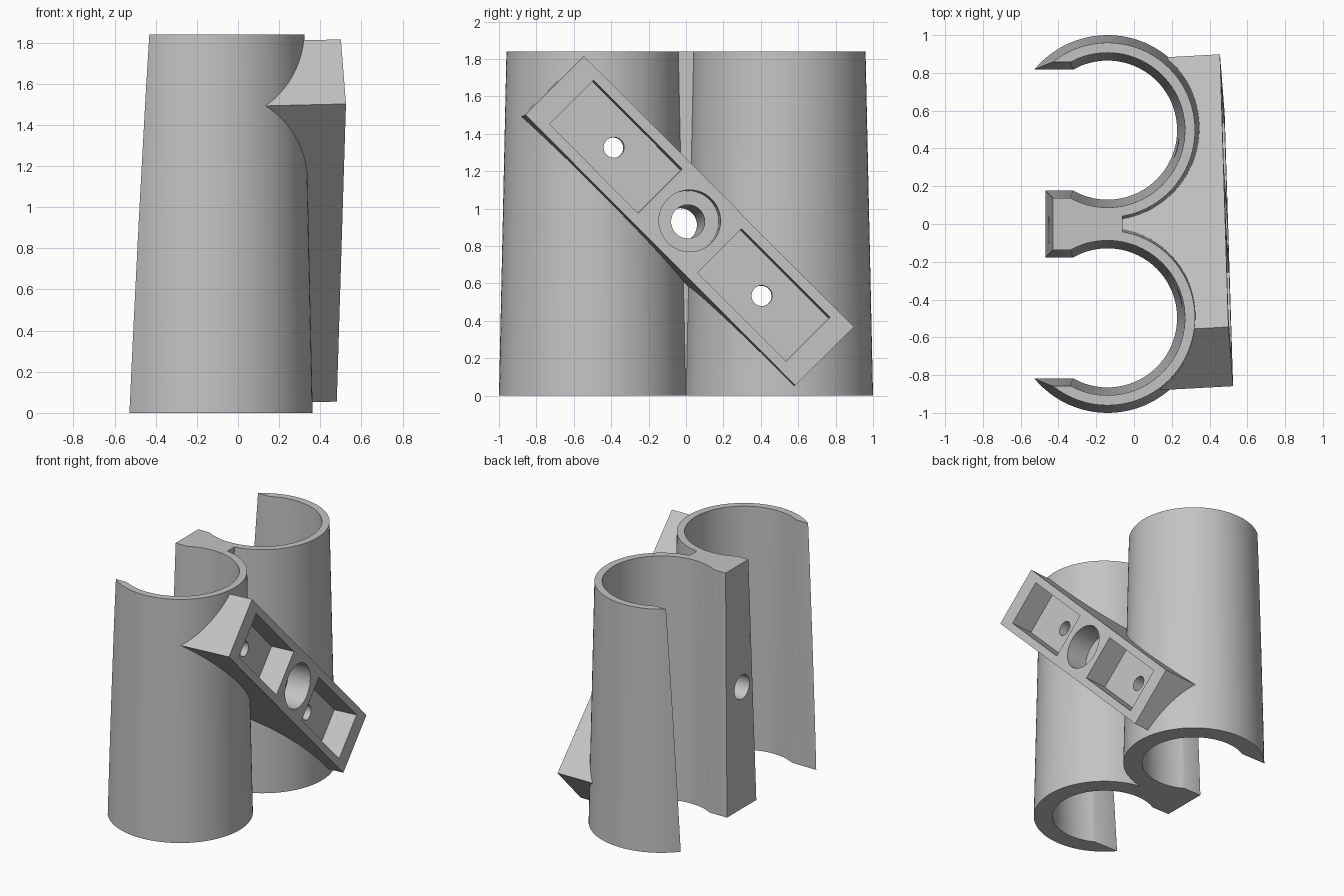
import bpy
import bmesh
from mathutils import Matrix, Vector

cube = bpy.data.objects.get("Cube")
if cube:
    bpy.data.objects.remove(cube, do_unlink=True)

HEIGHT = 1.84
AXIS_X, AXIS_Y = -0.14, 0.497

grey = bpy.data.materials.new("plain_grey")
grey.use_nodes = True
grey.diffuse_color = (0.55, 0.55, 0.55, 1)
grey.node_tree.nodes["Principled BSDF"].inputs["Base Color"].default_value = (0.55, 0.55, 0.55, 1)


def finish(bm, name):
    bmesh.ops.recalc_face_normals(bm, faces=bm.faces)
    mesh = bpy.data.meshes.new(name)
    bm.to_mesh(mesh)
    bm.free()
    mesh.materials.append(grey)
    obj = bpy.data.objects.new(name, mesh)
    bpy.context.collection.objects.link(obj)
    return obj


def cone(name, r_low, r_high, low, high, matrix, sides=96):
    """Frustum along the local z axis of the matrix."""
    bm = bmesh.new()
    place = matrix @ Matrix.Translation((0, 0, (low + high) / 2))
    bmesh.ops.create_cone(bm, cap_ends=True, segments=sides, radius1=r_low,
                          radius2=r_high, depth=high - low, matrix=place)
    return finish(bm, name)


def box(name, bottom, top, low, high, matrix=Matrix()):
    """Drafted box; bottom and top are (x0, x1, y0, y1)."""
    bm = bmesh.new()
    bmesh.ops.create_cube(bm, size=2)
    for v in bm.verts:
        x0, x1, y0, y1 = top if v.co.z > 0 else bottom
        v.co = (x1 if v.co.x > 0 else x0, y1 if v.co.y > 0 else y0,
                high if v.co.z > 0 else low)
    bmesh.ops.transform(bm, matrix=matrix, verts=bm.verts)
    return finish(bm, name)


def combine(target, tool, operation):
    mod = target.modifiers.new("join", 'BOOLEAN')
    mod.operation = operation
    mod.solver = 'EXACT'
    mod.object = tool
    bpy.context.view_layer.objects.active = target
    bpy.ops.object.modifier_apply(modifier=mod.name)
    bpy.data.objects.remove(tool, do_unlink=True)


def tube_axis(side):
    return Matrix.Translation((AXIS_X, side * AXIS_Y, 0))


# Twin tapered tubes
body = cone("twin_tube_holder", 0.503, 0.463, 0, HEIGHT, tube_axis(-1))
combine(body, cone("back_tube", 0.503, 0.463, 0, HEIGHT, tube_axis(1)), 'UNION')

# Web between the tubes
combine(body, box("web", (-0.47, -0.06, -0.2, 0.2), (-0.43, -0.06, -0.2, 0.2),
                  0, HEIGHT), 'UNION')

# Local frame of the slanted block: z leaves its face, x runs along it
normal = Vector((1, 0.055, 0.024)).normalized()
along = Vector((0, 1, -1))
along = (along - normal * along.dot(normal)).normalized()
across = normal.cross(along)
frame = Matrix((along, across, normal)).transposed().to_4x4()
frame.translation = (0.49, 0.02, 0.935)

# Slanted mounting block
outline = (-1.022, 1.022, -0.222, 0.222)
combine(body, box("mounting_block", outline, outline, -0.6, 0, frame), 'UNION')

# Tube bores and the slots that open them
for side in (-1, 1):
    combine(body, cone("bore", 0.366, 0.412, -0.1, HEIGHT + 0.1, tube_axis(side)), 'DIFFERENCE')
    combine(body, box("slot", (-1, AXIS_X, -0.318, 0.318), (-1, AXIS_X, -0.362, 0.362),
                      -0.1, HEIGHT + 0.1, Matrix.Translation((0, side * AXIS_Y, 0))), 'DIFFERENCE')

# Flat end of the web
combine(body, box("web_trim", (-1, -0.472, -0.3, 0.3), (-1, -0.428, -0.3, 0.3),
                  -0.1, HEIGHT + 0.1), 'DIFFERENCE')

# Pockets with a screw hole each
for side in (-1, 1):
    centre = frame @ Matrix.Translation((side * 0.56, 0, 0))
    pocket = (-0.335, 0.335, -0.167, 0.167)
    combine(body, box("pocket", pocket, pocket, -0.18, 0.1, centre), 'DIFFERENCE')
    combine(body, cone("screw_hole", 0.055, 0.055, -0.42, 0.1, centre, 40), 'DIFFERENCE')

# Counterbored hole through the middle
combine(body, cone("counterbore", 0.165, 0.165, -0.18, 0.1, frame, 64), 'DIFFERENCE')
combine(body, cone("through_hole", 0.09, 0.09, -1.2, 0.1, frame, 48), 'DIFFERENCE')

# Smooth curved walls, keep sharp rims
bpy.ops.object.select_all(action='DESELECT')
body.select_set(True)
bpy.context.view_layer.objects.active = body
bpy.ops.object.shade_smooth_by_angle(angle=0.5)
